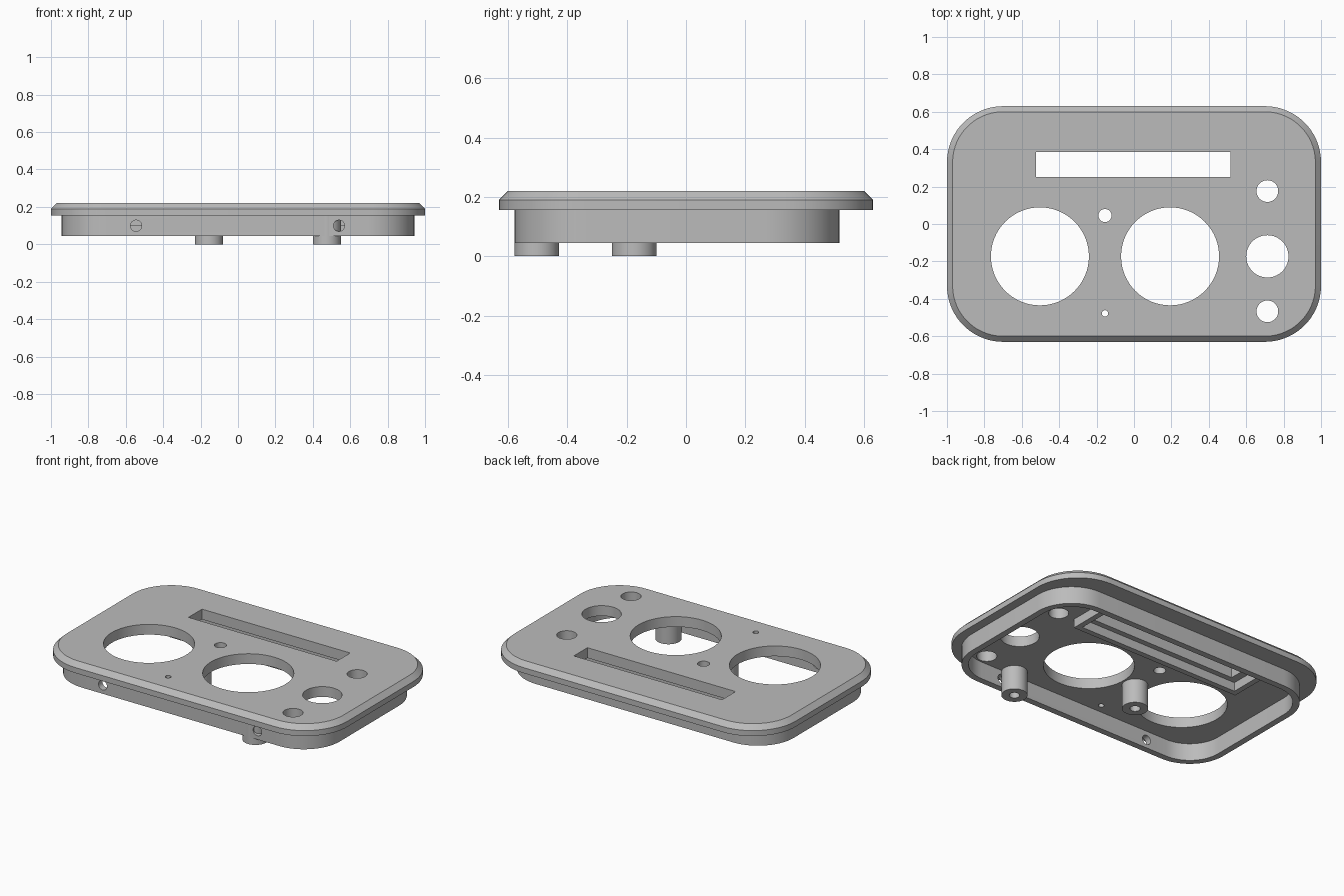
import bpy, bmesh, math
from mathutils import Matrix, Vector

cube = bpy.data.objects.get("Cube")
if cube:
    bpy.data.objects.remove(cube, do_unlink=True)

grey = bpy.data.materials.new("mid grey")
grey.use_nodes = True
grey.diffuse_color = (0.5, 0.5, 0.5, 1)
grey.node_tree.nodes["Principled BSDF"].inputs["Base Color"].default_value = (0.5, 0.5, 0.5, 1)


def ring(hx, hy, r, z, cx=0, cy=0, seg=16):
    """Rounded rectangle outline; r = 0 gives a plain rectangle, r = hx = hy a circle."""
    pts = []
    for q, (sx, sy) in enumerate([(1, 1), (-1, 1), (-1, -1), (1, -1)]):
        steps = 1 if r == 0 else seg
        for i in range(steps):
            # circles share arc ends, so step evenly and skip the last point
            n = steps if r == hx == hy else max(steps - 1, 1)
            a = math.pi / 2 * (q + i / n)
            pts.append(Vector((cx + sx * (hx - r) + r * math.cos(a),
                               cy + sy * (hy - r) + r * math.sin(a), z)))
    return pts


def loft(name, rings, closed=False, matrix=None):
    """Skin a stack of outlines, either capped at both ends or closed on itself."""
    bm = bmesh.new()
    loops = [[bm.verts.new(p) for p in pts] for pts in rings]
    n = len(loops[0])
    pairs = list(zip(loops, loops[1:]))
    if closed:
        pairs.append((loops[-1], loops[0]))
    else:
        bm.faces.new(loops[0])
        bm.faces.new(loops[-1])
    for a, b in pairs:
        for i in range(n):
            j = (i + 1) % n
            bm.faces.new((a[i], a[j], b[j], b[i]))
    bmesh.ops.recalc_face_normals(bm, faces=bm.faces)
    if matrix:
        bm.transform(matrix)
    mesh = bpy.data.meshes.new(name)
    bm.to_mesh(mesh)
    bm.free()
    mesh.materials.append(grey)
    obj = bpy.data.objects.new(name, mesh)
    bpy.context.collection.objects.link(obj)
    return obj


def select(obj):
    bpy.ops.object.select_all(action='DESELECT')
    obj.select_set(True)
    bpy.context.view_layer.objects.active = obj


def cut(obj, cutter):
    """Subtract the cutter and remove it."""
    mod = obj.modifiers.new("cut", 'BOOLEAN')
    mod.operation, mod.solver, mod.object = 'DIFFERENCE', 'EXACT', cutter
    select(obj)
    bpy.ops.object.modifier_apply(modifier=mod.name)
    bpy.data.objects.remove(cutter, do_unlink=True)


def tube(name, hx, hy, r, thick, z0, z1, cx, cy):
    """Hollow wall following a rounded rectangle."""
    inner = (hx - thick, hy - thick, max(r - thick, 0))
    return loft(name, [ring(hx, hy, r, z0, cx, cy), ring(hx, hy, r, z1, cx, cy),
                       ring(*inner, z1, cx, cy), ring(*inner, z0, cx, cy)], closed=True)


BOTTOM, TOP = 0.155, 0.22
JOIN = BOTTOM + 0.008

# Face plate with chamfered rim
plate = loft("face_plate", [ring(1, 0.63, 0.3, BOTTOM), ring(1, 0.63, 0.3, 0.19),
                            ring(0.97, 0.6, 0.27, TOP)])

# Round openings: x, y, radius
openings = [(-0.503, -0.173, 0.262), (0.193, -0.173, 0.262),
            (-0.155, 0.045, 0.035), (-0.155, -0.478, 0.017),
            (0.713, 0.176, 0.058), (0.713, -0.173, 0.113), (0.713, -0.467, 0.058)]
for x, y, r in openings:
    cut(plate, loft("opening_cutter", [ring(r, r, r, z, x, y) for z in (0.1, 0.3)]))

# Long display slot
cut(plate, loft("slot_cutter", [ring(0.52, 0.068, 0, z, -0.003, 0.318) for z in (0.1, 0.3)]))

# Skirt wall under the plate, with two screw holes through its front
skirt = tube("skirt_wall", 0.943, 0.547, 0.25, 0.04, 0.045, JOIN, 0, -0.03)
for x in (-0.545, 0.54):
    place = Matrix.Translation((x, -0.56, 0.099)) @ Matrix.Rotation(math.pi / 2, 4, 'X')
    cut(skirt, loft("screw_cutter", [ring(0.03, 0.03, 0.03, z, seg=8) for z in (-0.1, 0.1)],
                    matrix=place))

# Frame around the slot on the underside
frame = tube("slot_frame", 0.605, 0.138, 0, 0.035, 0.099, JOIN, -0.003, 0.318)

# Screw posts with blind bores
posts = [loft("screw_post", [ring(r, r, r, z, x, y) for r, z in
                             ((0.03, 0.13), (0.03, 0), (0.075, 0), (0.075, JOIN))])
         for x, y in ((-0.155, -0.175), (0.475, -0.503))]

for part in [plate, skirt, frame] + posts:
    select(part)
    bpy.ops.object.shade_smooth_by_angle(angle=math.radians(30))
